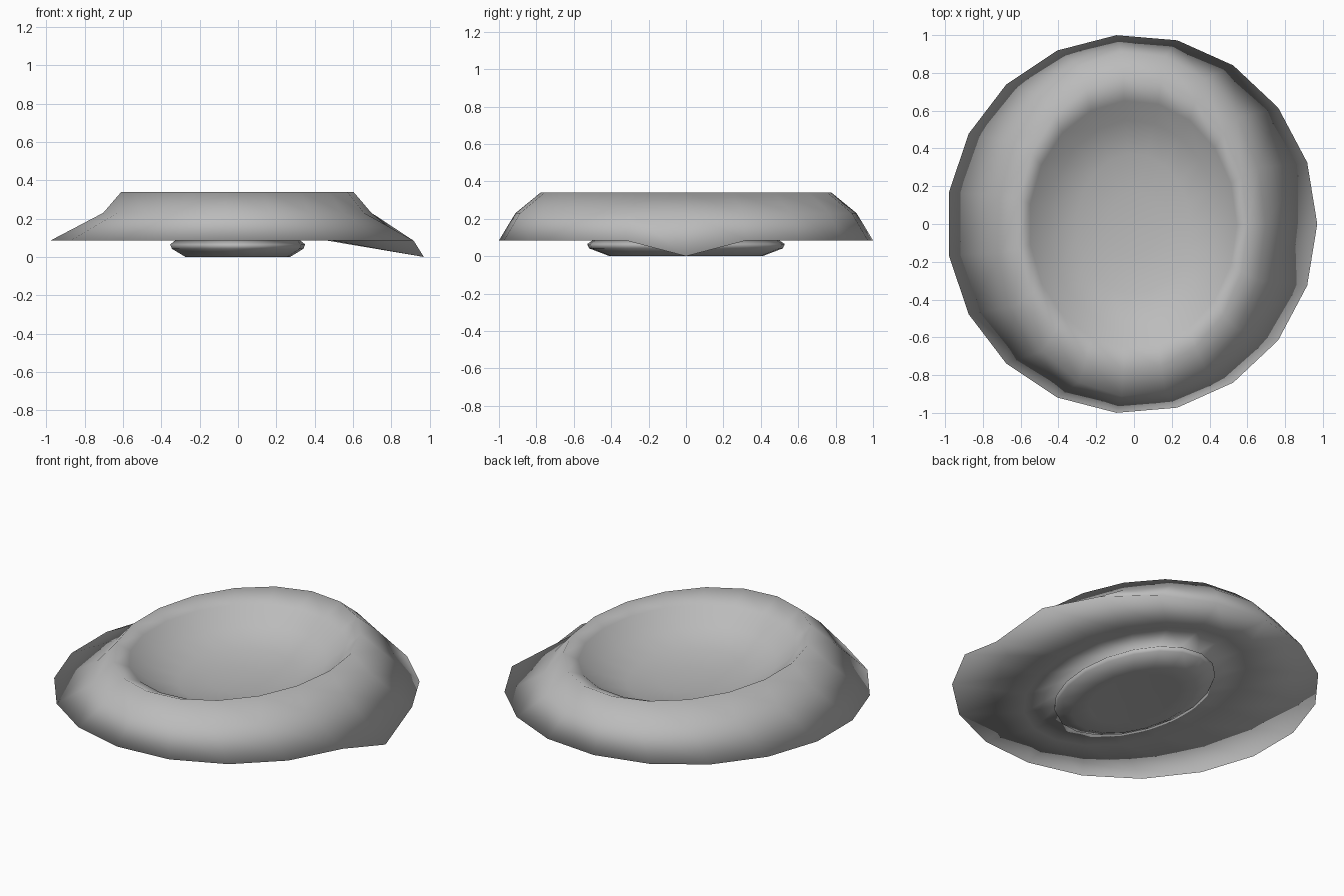
import bpy, bmesh, math

if "Cube" in bpy.data.objects:
    bpy.data.objects.remove(bpy.data.objects["Cube"])

SIDES = 19

# Elliptical section: (x radius, y radius, z), from bowl floor over the rim to the foot
profile = [
    (0.14, 0.17, 0.125),   # bowl floor
    (0.30, 0.37, 0.145),
    (0.45, 0.55, 0.20),
    (0.55, 0.655, 0.285),  # inner lip
    (0.61, 0.78, 0.34),    # top rim
    (0.705, 0.915, 0.23),  # shoulder
    (0.982, 1.003, 0.085), # outer flange edge
    (0.50, 0.72, 0.085),   # flat underside
    (0.33, 0.50, 0.085),   # foot
    (0.355, 0.53, 0.065),
    (0.345, 0.52, 0.042),
    (0.275, 0.41, 0.0),
    (0.20, 0.30, 0.008),   # slight recess under the foot
]
FLANGE = 6

bm = bmesh.new()
rings = []
for rx, ry, z in profile:
    shift = -0.012 * rx
    ring = []
    for i in range(SIDES):
        a = 2 * math.pi * i / SIDES
        ring.append(bm.verts.new((shift + rx * math.cos(a), ry * math.sin(a), z)))
    rings.append(ring)

for lower, upper in zip(rings, rings[1:]):
    for i in range(SIDES):
        j = (i + 1) % SIDES
        bm.faces.new((lower[i], lower[j], upper[j], upper[i]))


# Close the bowl floor and the foot with a fan
def cap(ring, z):
    centre = bm.verts.new((0, 0, z))
    for i in range(SIDES):
        bm.faces.new((ring[i], ring[(i + 1) % SIDES], centre))


cap(rings[0], 0.12)
cap(rings[-1], 0.008)

# Drooping point on the right of the flange
rings[FLANGE][0].co.z = 0.0

# Smooth all round, also over the rim
bmesh.ops.recalc_face_normals(bm, faces=bm.faces)
for face in bm.faces:
    face.smooth = True
mesh = bpy.data.meshes.new("oval_bowl")
bm.to_mesh(mesh)
bm.free()
bowl = bpy.data.objects.new("oval_bowl", mesh)
bpy.context.collection.objects.link(bowl)

# Mid grey glaze
grey = bpy.data.materials.new("mid_grey")
grey.diffuse_color = (0.5, 0.5, 0.5, 1)
grey.use_nodes = True
grey.node_tree.nodes["Principled BSDF"].inputs["Base Color"].default_value = grey.diffuse_color
mesh.materials.append(grey)
